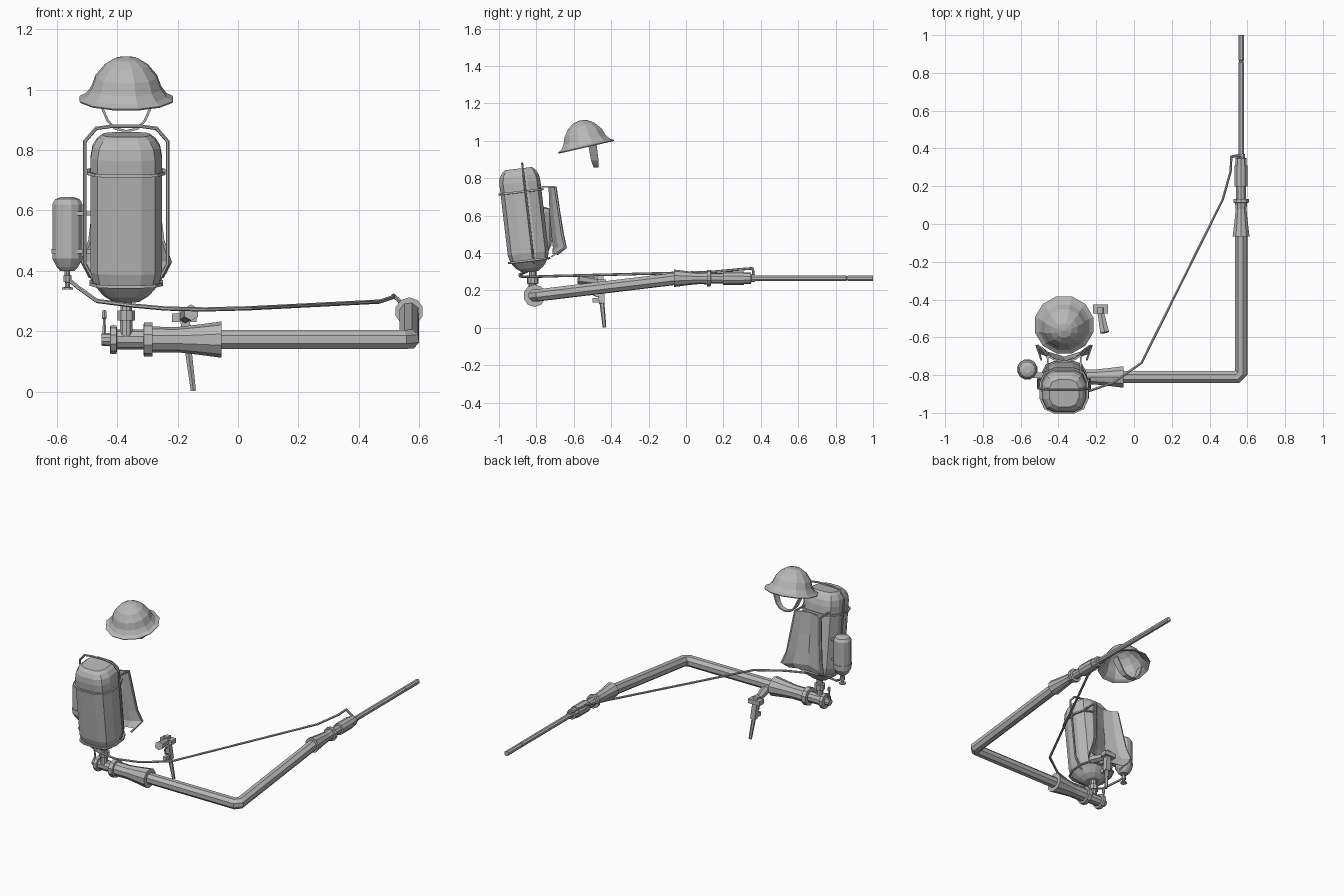
import bpy, bmesh, math
from mathutils import Vector, Matrix

if "Cube" in bpy.data.objects:
    bpy.data.objects.remove(bpy.data.objects["Cube"])

grey = bpy.data.materials.new("plain_grey")
grey.diffuse_color = (0.48, 0.48, 0.48, 1)
grey.use_nodes = True
grey.node_tree.nodes["Principled BSDF"].inputs["Base Color"].default_value = grey.diffuse_color


def finish(name, bm, thickness=0.0):
    bmesh.ops.remove_doubles(bm, verts=bm.verts, dist=1e-5)
    bmesh.ops.recalc_face_normals(bm, faces=bm.faces)
    me = bpy.data.meshes.new(name)
    bm.to_mesh(me)
    bm.free()
    me.materials.append(grey)
    ob = bpy.data.objects.new(name, me)
    bpy.context.collection.objects.link(ob)
    if thickness:
        mod = ob.modifiers.new("thickness", 'SOLIDIFY')
        mod.thickness = thickness
    return ob


def skin(name, rings, cap=True, closed=True, thickness=0.0):
    """Join rows of points with quads."""
    bm = bmesh.new()
    rows = [[bm.verts.new(p) for p in ring] for ring in rings]
    n = len(rows[0])
    for a, b in zip(rows, rows[1:]):
        for i in range(n if closed else n - 1):
            j = (i + 1) % n
            bm.faces.new((a[i], a[j], b[j], b[i]))
    if cap and closed:
        bm.faces.new(rows[0])
        bm.faces.new(rows[-1])
    return finish(name, bm, thickness)


def lathe(name, profile, origin, axis=(0, 0, 1), n=10, cap=True, thickness=0.0):
    """Turn (distance, radius) pairs round an axis."""
    m = Matrix.Translation(origin) @ Vector(axis).to_track_quat('Z', 'Y').to_matrix().to_4x4()
    ang = [2 * math.pi * (i + 0.5) / n for i in range(n)]
    rings = [[m @ Vector((r * math.cos(a), r * math.sin(a), t)) for a in ang] for t, r in profile]
    return skin(name, rings, cap, True, thickness)


def sweep(name, pts, r, n=6, r_end=None):
    """Mitred tube along a path."""
    pts = [Vector(p) for p in pts]
    d = (pts[1] - pts[0]).normalized()
    a = d.cross(Vector((0, 0, 1)) if abs(d.z) < 0.9 else Vector((0, 1, 0))).normalized()
    b = d.cross(a)
    ang = [2 * math.pi * (i + 0.5) / n for i in range(n)]
    rings = [[pts[0] + (a * math.cos(t) + b * math.sin(t)) * r for t in ang]]
    for i in range(1, len(pts)):
        d = (pts[i] - pts[i - 1]).normalized()
        t = d if i == len(pts) - 1 else (d + (pts[i + 1] - pts[i]).normalized()).normalized()
        rings.append([q + d * ((pts[i] - q).dot(t) / d.dot(t)) for q in rings[-1]])
    if r_end:
        rings[-1] = [pts[-1] + (q - pts[-1]) * (r_end / r) for q in rings[-1]]
    return skin(name, rings)


def box(name, c, size):
    bm = bmesh.new()
    bmesh.ops.create_cube(bm, size=1, matrix=Matrix.Translation(c) @ Matrix.Diagonal((*size, 1)))
    return finish(name, bm)


# Large back tank, leaning backwards
CX = -0.37
lean = Matrix.Translation((CX, -0.83, 0.30)) @ Matrix.Rotation(math.radians(6.7), 4, 'X')
half = [(0.05, -0.112), (0.095, -0.092), (0.118, -0.04), (0.118, 0.04), (0.095, 0.09), (0.05, 0.108)]
section = half + [(-x, y) for x, y in reversed(half)]


def tank_ring(t, s):
    return [lean @ Vector((x * s, y * s, t)) for x, y in section]


skin("tank", [tank_ring(t, s) for t, s in
              [(0, .38), (.02, .64), (.06, .92), (.10, 1), (.48, 1), (.515, .95), (.54, .82), (.555, .66)]])

# Bands round the tank and the tube frame over it
for label, t, s in (("upper", .43, 1.06), ("lower", .06, .99)):
    ring = tank_ring(t, s)
    sweep(label + "_tank_band", [(ring[0] + ring[-1]) / 2] + ring + [(ring[0] + ring[-1]) / 2], .007, 4)
side = [(.05, .03), (.10, .05), (.137, .12), (.137, .53), (.10, .573), (.05, .58)]
loop = [(x, z) for x, z in side] + [(-x, z) for x, z in reversed(side)]
sweep("carrying_frame", [lean @ Vector((x, .022, z)) for x, z in loop], .006, 6)

# Curved back pad and its two supports
pad = []
for z, w, edge, mid in ((.755, .09, -.70, -.735), (.62, .105, -.68, -.73),
                        (.50, .122, -.66, -.72), (.43, .145, -.645, -.712), (.395, .125, -.69, -.715)):
    pad.append([(CX + u * w, mid + (edge - mid) * u * u, z) for u in (-1, -.65, 0, .65, 1)])
skin("back_pad", pad, False, False, .01)
for s in (-1, 1):
    sweep("pad_support", [(CX + s * .085, -.80, .755), (CX + s * .088, -.70, .755)], .006, 4)
    sweep("pad_side_rod", [(CX + s * .09, -.70, .755), (CX + s * .122, -.662, .50),
                           (CX + s * .146, -.645, .43), (CX + s * .12, -.72, .38)], .006, 4)

# Small gas bottle with valve
BX, BY = -.565, -.77
lathe("gas_bottle", [(.40, .025), (.412, .036), (.44, .052), (.62, .052), (.637, .042), (.645, .02)], (BX, BY, 0), n=12)
lathe("bottle_band", [(.458, .055), (.472, .055)], (BX, BY, 0), n=12)
lathe("bottle_valve", [(.338, .02), (.345, .02), (.346, .009), (.362, .009), (.363, .014), (.385, .014), (.386, .01),
                       (.405, .01)], (BX, BY, 0), n=8)
for z in (.465, .59):
    box("bottle_bracket", (-.505, -.80, z), (.06, .03, .014))

# Outlet pipe under the tank
lathe("tank_outlet", [(.18, .022), (.235, .022), (.236, .031), (.268, .031), (.269, .02), (.31, .02)],
      (CX, -.82, 0), n=10)

# Main fuel hose with its fittings
HY, HZ = -.81, .172
lathe("hose_coupling", [(-.452, .020), (-.424, .022), (-.423, .047), (-.402, .047), (-.401, .033), (-.313, .033),
                        (-.312, .056), (-.284, .056), (-.283, .043), (-.20, .042), (-.13, .05), (-.055, .06)],
      (0, HY, HZ), (1, 0, 0), 10)
lathe("tap_lever", [(0, .007), (.055, .005), (.058, .009), (.08, .009), (.085, .005)], (-.443, HY, .185), n=6)
sweep("main_hose", [(-.08, HY, HZ), (.545, HY, HZ), (.567, HY + .022, HZ + .002), (.567, -.03, .265)], .034, 8)

# Spray lance
lathe("lance_grip", [(-.065, .047), (.02, .036), (.08, .03), (.112, .034), (.113, .043), (.132, .043), (.133, .027),
                     (.198, .027), (.199, .036), (.31, .036), (.311, .031), (.348, .031), (.349, .021), (.37, .021)],
      (.567, 0, .265), (0, 1, 0), 10)
lathe("lance_tube", [(.36, .016), (.855, .016), (.857, .013), (.865, .013), (.867, .016), (1, .016)],
      (.567, 0, .265), (0, 1, 0), 8)

# Thin gas hose from the bottle to the lance
sweep("gas_hose", [(BX, BY, .375), (-.53, -.79, .345), (-.467, -.85, .30), (-.35, -.89, .285), (-.24, -.885, .275),
                   (-.11, -.84, .272), (.04, -.735, .276), (.47, .13, .298), (.512, .28, .312),
                   (.515, .355, .318), (.535, .36, .30), (.567, .36, .28)], .007, 6)

# Steel helmet and chin strap
lathe("helmet", [(-.005, .16), (.006, .138), (.03, .12), (.07, .105), (.108, .074), (.13, .04), (.138, 0)],
      (CX, -.535, .975), (0, -math.sin(.225), math.cos(.225)), 12, False, .006)
strap = [(.1, .975, -.50, .022), (.065, .895, -.488, .02), (.04, .868, -.483, .015), (0, .858, -.481, .013)]
strap += [(-x, z, y, w) for x, z, y, w in reversed(strap[:-1])]
skin("chin_strap", [[(CX + x, y - w, z), (CX + x, y + w, z)] for x, z, y, w in strap], False, False, .008)

# Sidearm hanging barrel down
sweep("sidearm_body", [(-.18, -.458, .275), (-.163, -.45, .13)], .022, 4)
box("sidearm_rear", (-.178, -.45, .245), (.08, .045, .028))
sweep("sidearm_grip", [(-.178, -.46, .245), (-.155, -.575, .262)], .019, 6, .027)
box("sidearm_magazine", (-.168, -.48, .147), (.02, .04, .025))
sweep("trigger_guard", [(-.172, -.465, .21), (-.17, -.495, .205), (-.168, -.495, .175), (-.167, -.465, .165)], .004, 4)
sweep("sidearm_barrel", [(-.165, -.45, .14), (-.148, -.436, .003)], .013, 6, .01)
